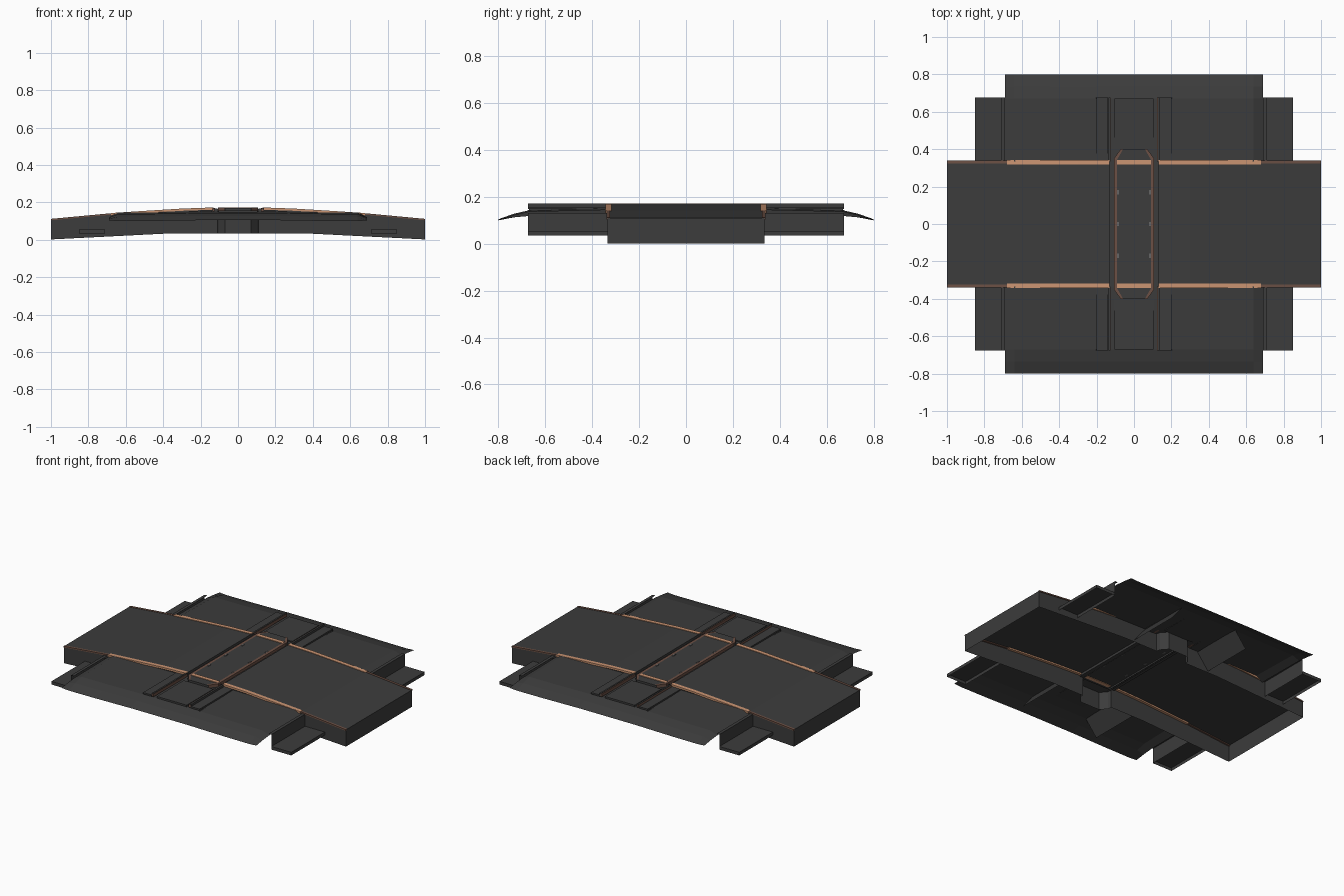
import bpy, bmesh

if "Cube" in bpy.data.objects:
    bpy.data.objects.remove(bpy.data.objects["Cube"])


def material(name, rgb):
    m = bpy.data.materials.new(name)
    m.diffuse_color = (*rgb, 1)
    m.use_nodes = True
    m.node_tree.nodes["Principled BSDF"].inputs["Base Color"].default_value = m.diffuse_color
    return m


DARK = material("dark_grey", (0.045, 0.045, 0.045))
COPPER = material("copper", (0.60, 0.30, 0.17))
BROWN = material("brown_copper", (0.15, 0.08, 0.058))
GREY = material("mid_grey", (0.13, 0.13, 0.13))


def finish(name, bm, mat, solid=False):
    if solid:
        bmesh.ops.recalc_face_normals(bm, faces=bm.faces)
    else:
        # open sheets face up, walls face away from the centre
        bm.normal_update()
        for f in bm.faces:
            n, c = f.normal, f.calc_center_median()
            d = n.z if abs(n.z) > 0.1 else n.x * c.x + n.y * c.y
            if d < 0:
                f.normal_flip()
    me = bpy.data.meshes.new(name)
    bm.to_mesh(me)
    bm.free()
    me.materials.append(mat)
    ob = bpy.data.objects.new(name, me)
    bpy.context.collection.objects.link(ob)
    return ob


def loft(name, rows, mat):
    """Sheet through rows of points."""
    bm = bmesh.new()
    g = [[bm.verts.new(p) for p in r] for r in rows]
    for a, b in zip(g, g[1:]):
        for i in range(len(a) - 1):
            bm.faces.new((a[i], a[i + 1], b[i + 1], b[i]))
    return finish(name, bm, mat)


def box(name, x0, x1, y0, y1, z0, z1, mat):
    bm = bmesh.new()
    bmesh.ops.create_cube(bm, size=1)
    for v in bm.verts:
        v.co = ((x0 + x1) / 2 + v.co.x * (x1 - x0),
                (y0 + y1) / 2 + v.co.y * (y1 - y0),
                (z0 + z1) / 2 + v.co.z * (z1 - z0))
    return finish(name, bm, mat, True)


def ribbon(name, pts, y0, y1, h, mat):
    """Solid strip following an xz profile."""
    bm = bmesh.new()
    rings = [[bm.verts.new(p) for p in ((x, y0, z - h), (x, y1, z - h), (x, y1, z), (x, y0, z))]
             for x, z in pts]
    for a, b in zip(rings, rings[1:]):
        for i in range(4):
            j = (i + 1) % 4
            bm.faces.new((a[i], a[j], b[j], b[i]))
    bm.faces.new(rings[0])
    bm.faces.new(rings[-1])
    return finish(name, bm, mat, True)


W = 0.335
TOP = [(0.13, 0.17), (0.30, 0.164), (0.48, 0.153), (0.68, 0.14), (1.0, 0.11)]


def low(x):
    return 0.035 if x < 0.35 else 0.035 - (x - 0.35) / 0.65 * 0.033


for sx in (-1, 1):
    # central deck half: top, end wall
    loft("deck_top", [[(sx * x, y, z) for x, z in TOP] for y in (-W, W)], DARK)
    loft("deck_end", [[(sx, -W, z), (sx, W, z)] for z in (0.002, 0.11)], DARK)
    loft("deck_inner_edge", [[(sx * 0.13, -W, z), (sx * 0.13, W, z)] for z in (0.155, 0.17)], DARK)
    loft("deck_gap_floor", [[(sx * x, -W, 0.155), (sx * x, W, 0.155)] for x in (0.1, 0.13)], DARK)
    for sy in (-1, 1):
        # deck side wall with a flat then rising lower edge
        xs = [(0.105, 0.165)] + TOP[:2] + [(0.35, 0.161)] + TOP[2:]
        loft("deck_side", [[(sx * x, sy * W, z) for x, z in xs],
                           [(sx * x, sy * W, low(x)) for x, z in xs]], DARK)
        # trim along the deck edge
        ribbon("edge_trim", [(sx * x, z + 0.003) for x, z in TOP[:4]],
               sy * 0.318, sy * 0.343, 0.012, COPPER)
        ribbon("outer_edge_trim", [(sx * x, z + 0.002) for x, z in TOP[3:]],
               sy * 0.324, sy * 0.339, 0.008, BROWN)
        # side ledge: upright wall, flange and open-bottomed tray
        a, b = sy * W, sy * 0.675
        loft("ledge_wall", [[(sx * x, y, z) for x, z in
                             ((0.69, 0.132), (0.71, 0.132), (0.71, 0.035))] for y in (a, b)], DARK)
        loft("ledge_top", [[(sx * x, y, z) for x, z in
                            ((0.71, 0.055), (0.85, 0.055), (0.85, 0.035))] for y in (a, b)], DARK)
        for y in (a, b):
            loft("ledge_side", [[(sx * 0.71, y, z), (sx * 0.85, y, z)] for z in (0.035, 0.055)], DARK)
        # sloping brace beneath the wing
        loft("brace", [[(sx * 0.2, y, 0.145), (sx * 0.28, y, 0.045)] for y in (a, b)], DARK)
        # rails and pads that carry on the gap across the wing
        box("rail_strip", sx * 0.13 - 0.007, sx * 0.13 + 0.005, a, b, 0.15, 0.168, BROWN)
        box("rail_cap", sx * 0.13 - 0.004 + 0.003 * sx, sx * 0.13 + 0.006 + 0.003 * sx,
            a, b, 0.15, 0.171, DARK)
        box("rail_pad", sx * 0.14, sx * 0.2, a, b, 0.148, 0.158, DARK)

for sy in (-1, 1):
    # wing sheet with turned-down tips and a drooping outer flap
    half = [(0.2, 0.151), (0.45, 0.147), (0.64, 0.146), (0.69, 0.122)]
    prof = [(-x, z) for x, z in reversed(half)] + half
    rows = []
    for y, d in ((W, 0), (0.67, 0.008), (0.735, 0.023), (0.8, 0.046)):
        rows.append([(x, sy * y, z - d * (0.4 if abs(x) > 0.65 else 1)) for x, z in prof])
    loft("wing", rows, DARK)
    # middle strip on the wing
    box("wing_middle_strip", -0.105, 0.105, sy * 0.4, sy * 0.67, 0.145, 0.156, DARK)
    # skirt below each end of the centre hatch
    path = [(-0.11, W), (-0.105, 0.36), (-0.07, 0.4), (0.07, 0.4), (0.105, 0.36), (0.11, W)]
    loft("hatch_skirt", [[(x, sy * y, z) for x, y in path] for z in (0.035, 0.155)], DARK)
    # bright trim across the hatch
    box("hatch_cross_trim", -0.092, 0.092, sy * 0.318, sy * 0.343, 0.166, 0.173, COPPER)

# centre hatch: long eight-sided plate with a rim
OCT = [(0.105, 0.35), (0.07, 0.4), (-0.07, 0.4), (-0.105, 0.35),
       (-0.105, -0.35), (-0.07, -0.4), (0.07, -0.4), (0.105, -0.35)]
bm = bmesh.new()
lo = [bm.verts.new((x, y, 0.15)) for x, y in OCT]
hi = [bm.verts.new((x, y, 0.169)) for x, y in OCT]
bm.faces.new(hi)
for i in range(8):
    j = (i + 1) % 8
    bm.faces.new((lo[i], lo[j], hi[j], hi[i]))
finish("hatch", bm, DARK)

# rim strips on the long sides and chamfers
loop = [OCT[2], OCT[3], OCT[4], OCT[5]]
for s in (-1, 1):
    inner = [(-0.058, 0.4), (-0.09, 0.345), (-0.09, -0.345), (-0.058, -0.4)]
    loft("hatch_rim", [[(-s * x * 1.02, y, 0.155) for x, y in loop],
                       [(-s * x * 1.02, y, 0.172) for x, y in loop],
                       [(-s * x, y, 0.172) for x, y in inner]], BROWN)
    # small marker plates
    for y in (-0.17, 0, 0.17):
        box("marker", s * 0.085 - 0.005, s * 0.085 + 0.005, y - 0.012, y + 0.012, 0.168, 0.173, GREY)
